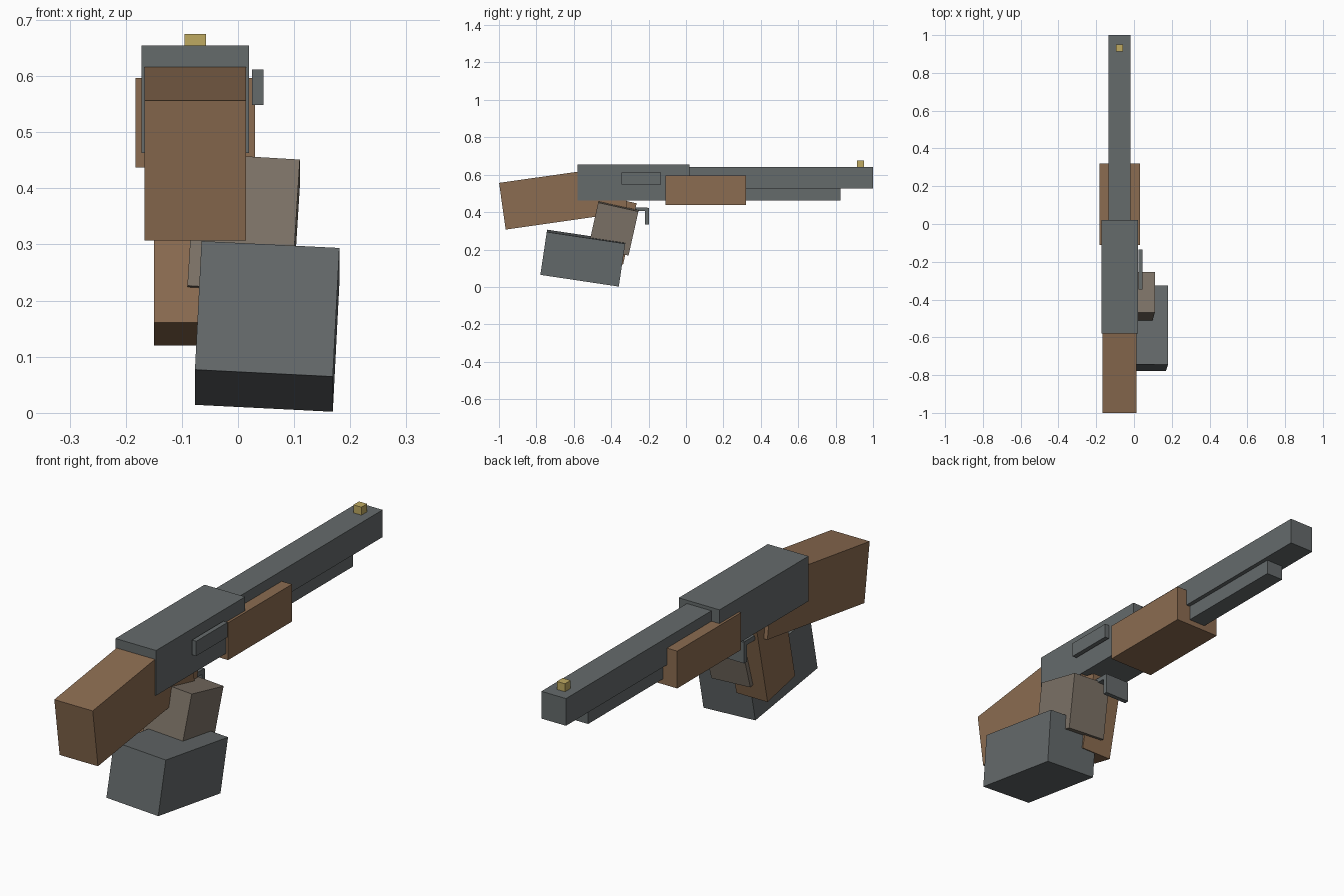
import bpy
import bmesh
from math import radians
from mathutils import Matrix, Vector

cube = bpy.data.objects.get("Cube")
if cube:
    bpy.data.objects.remove(cube, do_unlink=True)


def make_material(name, rgb):
    mat = bpy.data.materials.new(name)
    mat.use_nodes = True
    colour = (*rgb, 1.0)
    mat.diffuse_color = colour
    for node in mat.node_tree.nodes:
        if node.type == 'BSDF_PRINCIPLED':
            node.inputs["Base Color"].default_value = colour
    return mat


metal = make_material("grey metal", (0.13, 0.145, 0.148))
wood = make_material("brown wood", (0.26, 0.15, 0.082))
glove = make_material("taupe glove", (0.205, 0.17, 0.135))
brass = make_material("brass", (0.52, 0.40, 0.12))


def block(name, mat, centre, size, pitch=0, roll=0):
    """Box of the given size, rolled about y and then pitched about x."""
    turn = Matrix.Rotation(radians(pitch), 4, 'X') @ Matrix.Rotation(radians(roll), 4, 'Y')
    mesh = bpy.data.meshes.new(name)
    bm = bmesh.new()
    bmesh.ops.create_cube(bm, size=1, matrix=turn @ Matrix.Diagonal((*size, 1)))
    bm.to_mesh(mesh)
    bm.free()
    mesh.materials.append(mat)
    obj = bpy.data.objects.new(name, mesh)
    obj.location = Vector(centre)
    bpy.context.collection.objects.link(obj)
    return obj


AXIS = -0.076  # centre line of the long body

# Metal body
block("receiver", metal, (AXIS, -0.28, 0.559), (0.192, 0.60, 0.192))
block("barrel", metal, (AXIS, 0.45, 0.583), (0.116, 1.10, 0.116))
block("magazine_tube", metal, (AXIS, 0.36, 0.493), (0.08, 0.93, 0.064))
block("side_plate", metal, (0.035, -0.24, 0.58), (0.02, 0.212, 0.063))
block("front_sight", brass, (AXIS, 0.932, 0.657), (0.038, 0.038, 0.036))

# Trigger guard
block("guard_bar", metal, (AXIS, -0.255, 0.415), (0.118, 0.10, 0.02))
block("guard_front", metal, (AXIS, -0.209, 0.378), (0.118, 0.02, 0.09))

# Wooden furniture
block("forend", wood, (AXIS, 0.105, 0.517), (0.213, 0.43, 0.159))
block("stock", wood, (AXIS, -0.655, 0.478), (0.181, 0.66, 0.252), pitch=8.1)
block("grip", wood, (AXIS, -0.393, 0.304), (0.147, 0.19, 0.335), pitch=-12.4)

# Hand and sleeve
block("hand", glove, (0.01, -0.387, 0.315), (0.186, 0.22, 0.242), pitch=-12.6, roll=3.5)
block("sleeve", metal, (0.052, -0.551, 0.154), (0.246, 0.424, 0.232), pitch=-8.5, roll=2.9)
